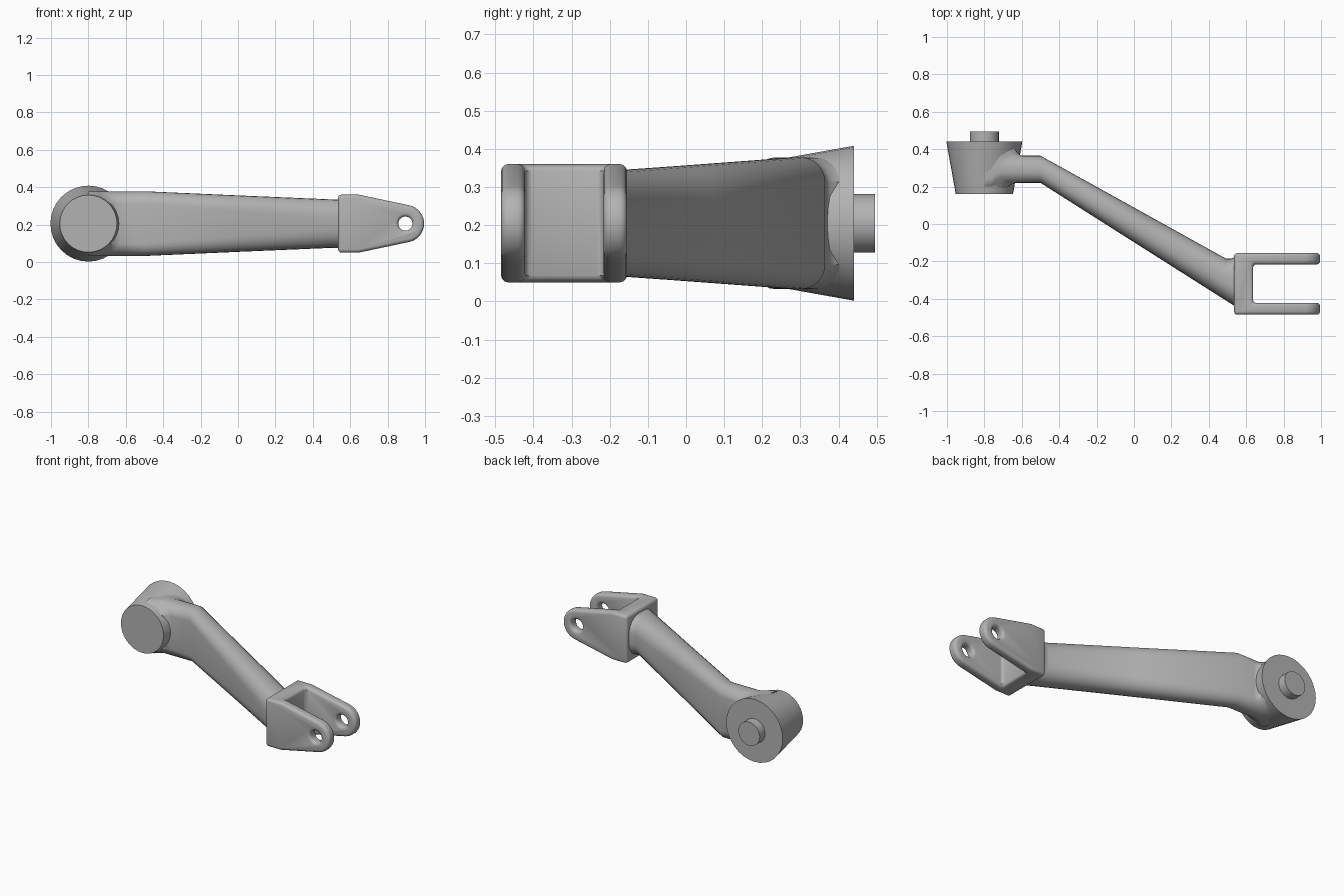
import bpy, bmesh
from math import sin, cos, pi, sqrt, radians
from mathutils import Matrix, Vector

cube = bpy.data.objects.get("Cube")
if cube:
    bpy.data.objects.remove(cube)

HUB_X, MID_Z = -0.8, 0.205

metal = bpy.data.materials.new("grey_metal")
metal.use_nodes = True
metal.diffuse_color = (0.45, 0.45, 0.45, 1)
metal.node_tree.nodes["Principled BSDF"].inputs["Base Color"].default_value = (0.45, 0.45, 0.45, 1)


def make(name, bm):
    bmesh.ops.recalc_face_normals(bm, faces=bm.faces)
    mesh = bpy.data.meshes.new(name)
    bm.to_mesh(mesh)
    bm.free()
    mesh.materials.append(metal)
    ob = bpy.data.objects.new(name, mesh)
    bpy.context.collection.objects.link(ob)
    return ob


def smooth(ob):
    bpy.ops.object.select_all(action='DESELECT')
    ob.select_set(True)
    bpy.context.view_layer.objects.active = ob
    bpy.ops.object.shade_smooth_by_angle(angle=radians(32))


def loft(name, rings):
    """Skin a list of point rings and cap both ends."""
    bm = bmesh.new()
    loops = [[bm.verts.new(p) for p in ring] for ring in rings]
    for a, b in zip(loops, loops[1:]):
        for i in range(len(a)):
            j = (i + 1) % len(a)
            bm.faces.new((a[i], a[j], b[j], b[i]))
    bm.faces.new(loops[0])
    bm.faces.new(loops[-1])
    return make(name, bm)


def turned(name, x, stations, sides=32):
    """Round part along y from (y, radius) stations."""
    return loft(name, [[(x + r * cos(2 * pi * i / sides), y, MID_Z + r * sin(2 * pi * i / sides))
                        for i in range(sides)] for y, r in stations])


def box(name, x0, x1, y0, y1, z0, z1):
    return loft(name, [[(x, y0, z0), (x, y1, z0), (x, y1, z1), (x, y0, z1)] for x in (x0, x1)])


def section(y0, y1, half_z, r, steps=6):
    """Rounded rectangle as (y, z) pairs."""
    points = []
    for k, (cy, cz) in enumerate(((y1 - r, half_z - r), (y0 + r, half_z - r),
                                  (y0 + r, r - half_z), (y1 - r, r - half_z))):
        for i in range(steps + 1):
            a = (k + i / steps) * pi / 2
            points.append((cy + r * cos(a), MID_Z + cz + r * sin(a)))
    return points


# Tapered hub and its pin
smooth(turned("hub", HUB_X, [(0.16, 0.153), (0.44, 0.203)]))
smooth(turned("hub_pin", HUB_X, [(0.42, 0.077), (0.495, 0.077)], 24))

# Cranked arm, flaring where it wraps on to the hub
rings = []
for gap, flare in ((-0.05, 0.06), (-0.012, 0.052), (0.004, 0.03), (0.02, 0.012), (0.045, 0)):
    ring = []
    for y, z in section(0.22 - flare * 0.8, 0.365 + flare, 0.173, 0.065):
        hub_r = 0.153 + (y - 0.16) * 0.18
        reach = sqrt(max(hub_r ** 2 - (z - MID_Z) ** 2, 0.05 ** 2))
        ring.append((HUB_X + reach + gap, y, z))
    rings.append(ring)
for x, y0, y1, half_z, r in ((-0.5, 0.22, 0.365, 0.173, 0.065),
                             (0.02, -0.11, 0.077, 0.15, 0.085),
                             (0.49, -0.408, -0.184, 0.13, 0.1),
                             (0.52, -0.427, -0.185, 0.129, 0.1),
                             (0.55, -0.446, -0.172, 0.129, 0.1)):
    rings.append([(x, y, z) for y, z in section(y0, y1, half_z, r)])
smooth(loft("arm", rings))

# Forked yoke: tapered side profile, then slot and pin hole cut out
profile = [(0.535, -0.155), (0.645, -0.155)]
profile += [(0.895 + 0.1 * cos(a), 0.1 * sin(a))
            for a in (radians(-78 + 156 * i / 16) for i in range(17))]
profile += [(0.645, 0.155), (0.535, 0.155)]
yoke = loft("yoke", [[(x, y, MID_Z + z) for x, z in profile] for y in (-0.485, -0.155)])

cutters = [box("slot_cutter", 0.636, 1.2, -0.422, -0.216, -0.1, 0.5),
           turned("hole_cutter", 0.895, [(-0.6, 0.038), (0, 0.038)], 24)]
for cutter in cutters:
    cutter.hide_render = True
    mod = yoke.modifiers.new(cutter.name, 'BOOLEAN')
    mod.operation = 'DIFFERENCE'
    mod.solver = 'EXACT'
    mod.object = cutter
bevel = yoke.modifiers.new("rounded_edges", 'BEVEL')
bevel.width = 0.018
bevel.segments = 3
bevel.limit_method = 'ANGLE'
bevel.angle_limit = radians(40)
bevel.use_clamp_overlap = False

# Apply the cuts and drop the cutters
graph = bpy.context.evaluated_depsgraph_get()
yoke_mesh = bpy.data.meshes.new_from_object(yoke.evaluated_get(graph))
yoke.modifiers.clear()
yoke.data = yoke_mesh
for cutter in cutters:
    bpy.data.objects.remove(cutter)
smooth(yoke)
